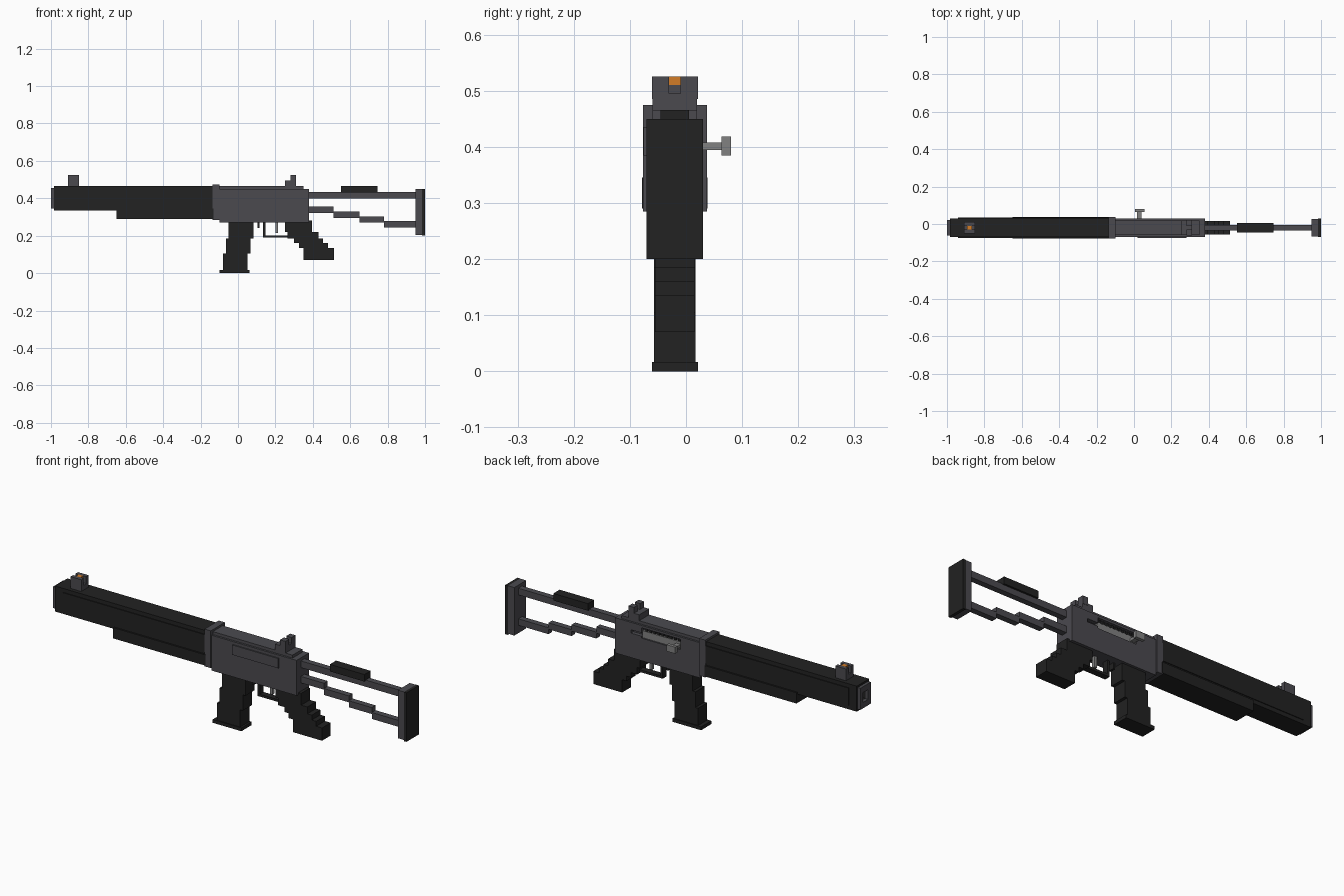
import bpy

if "Cube" in bpy.data.objects:
    bpy.data.objects.remove(bpy.data.objects["Cube"])

CY = -0.02  # centre plane of the body


def material(name, rgb):
    m = bpy.data.materials.new(name)
    m.use_nodes = True
    m.diffuse_color = (*rgb, 1)
    m.node_tree.nodes["Principled BSDF"].inputs["Base Color"].default_value = (*rgb, 1)
    return m


DARK = material("black polymer", (0.016, 0.016, 0.016))
GREY = material("gunmetal grey", (0.07, 0.068, 0.078))
LIGHT = material("light steel", (0.22, 0.22, 0.22))
ORANGE = material("orange sight", (0.65, 0.2, 0.02))


def box(name, mat, x0, x1, z0, z1, y0, y1):
    bpy.ops.mesh.primitive_cube_add(size=1, location=((x0 + x1) / 2, (y0 + y1) / 2, (z0 + z1) / 2))
    ob = bpy.context.object
    ob.name = name
    ob.scale = (x1 - x0, y1 - y0, z1 - z0)
    bpy.ops.object.transform_apply(location=False, rotation=False, scale=True)
    ob.data.materials.append(mat)
    return ob


def mid(name, mat, x0, x1, z0, z1, half):
    return box(name, mat, x0, x1, z0, z1, CY - half, CY + half)


def cut(target, cutter):
    mod = target.modifiers.new("cut", "BOOLEAN")
    mod.operation = "DIFFERENCE"
    mod.solver = "EXACT"
    mod.object = cutter
    cutter.hide_render = True
    cutter.hide_viewport = True
    cutter.display_type = "WIRE"


# Barrel shroud, lower guard and muzzle
shroud = mid("handguard", DARK, -0.985, -0.13, 0.335, 0.465, 0.05)
mid("handguard_side_panels", DARK, -0.94, -0.13, 0.355, 0.445, 0.054)
mid("lower_handguard", DARK, -0.65, -0.13, 0.29, 0.345, 0.058)
muzzle = mid("muzzle", GREY, -1.0, -0.98, 0.345, 0.455, 0.042)
bore = mid("bore_cutter", DARK, -1.02, -0.95, 0.375, 0.425, 0.02)
for part in (shroud, muzzle):
    cut(part, bore)
mid("bore", DARK, -0.96, -0.94, 0.37, 0.43, 0.025)

# Receiver with a recessed ejection port
mid("receiver_collar", GREY, -0.135, -0.1, 0.285, 0.475, 0.057)
receiver = mid("receiver", GREY, -0.1, 0.38, 0.27, 0.45, 0.05)
mid("receiver_top", GREY, -0.1, 0.35, 0.45, 0.465, 0.04)
box("side_plate", GREY, 0.02, 0.28, 0.385, 0.435, -0.076, -0.069)
port = box("port_cutter", DARK, 0.01, 0.23, 0.385, 0.438, 0.01, 0.06)
slot = box("slot_cutter", DARK, 0.2, 0.29, 0.395, 0.412, 0.01, 0.06)
for cutter in (port, slot):
    cut(receiver, cutter)
box("bolt", LIGHT, 0.01, 0.23, 0.385, 0.42, 0.005, 0.022)
for i in range(9):
    x = 0.02 + i * 0.023
    box("bolt_serration", DARK, x, x + 0.012, 0.42, 0.436, 0.005, 0.02)
box("charging_handle_stem", LIGHT, 0.015, 0.04, 0.394, 0.408, 0.015, 0.063)
box("charging_handle_knob", LIGHT, 0.005, 0.055, 0.385, 0.418, 0.063, 0.08)

# Sights
mid("front_sight_base", GREY, -0.91, -0.85, 0.46, 0.49, 0.03)
mid("front_sight_post", GREY, -0.893, -0.867, 0.49, 0.51, 0.01)
mid("front_sight_tip", ORANGE, -0.893, -0.867, 0.507, 0.525, 0.01)
mid("rear_sight_base", GREY, 0.25, 0.31, 0.465, 0.495, 0.04)
for s, side in ((-1, "right"), (1, "left")):
    for name, x0, x1, w in (("front", -0.91, -0.85, 0.03), ("rear", 0.28, 0.31, 0.041)):
        a, b = sorted((CY + s * 0.01, CY + s * w))
        box(f"{name}_sight_ear_{side}", GREY, x0, x1, 0.485, 0.525, a, b)

# Skeleton stock
mid("stock_upper_rod", GREY, 0.37, 0.96, 0.4, 0.434, 0.015)
mid("cheek_rest", DARK, 0.55, 0.745, 0.43, 0.466, 0.025)
for x0, x1, z0 in ((0.37, 0.51, 0.322), (0.51, 0.65, 0.295), (0.65, 0.78, 0.27), (0.78, 0.96, 0.245)):
    mid("stock_lower_rod", GREY, x0, x1, z0, z0 + 0.033, 0.015)
mid("butt_plate", GREY, 0.95, 0.985, 0.205, 0.45, 0.048)
mid("butt_pad", DARK, 0.985, 1.0, 0.2, 0.45, 0.05)

# Magazine, stepping forward as it goes down
for x0, z0, z1 in ((-0.05, 0.185, 0.28), (-0.065, 0.105, 0.185), (-0.08, 0.015, 0.105)):
    mid("magazine_segment", DARK, x0, x0 + 0.132, z0, z1, 0.037)
mid("magazine_base", DARK, -0.1, 0.062, 0.0, 0.017, 0.041)

# Pistol grip, stepping back as it goes down
for x0, x1, z0, z1 in ((0.25, 0.395, 0.22, 0.28), (0.265, 0.43, 0.185, 0.22),
                       (0.3, 0.455, 0.16, 0.185), (0.325, 0.48, 0.135, 0.16),
                       (0.35, 0.513, 0.07, 0.135)):
    mid("grip_segment", DARK, x0, x1, z0, z1, 0.035)

# Trigger group
mid("trigger_guard_front", DARK, 0.135, 0.148, 0.19, 0.275, 0.015)
mid("trigger_guard_bottom", DARK, 0.135, 0.3, 0.19, 0.202, 0.015)
mid("trigger", LIGHT, 0.2, 0.215, 0.215, 0.275, 0.008)
mid("magazine_release", DARK, 0.103, 0.114, 0.24, 0.275, 0.015)
